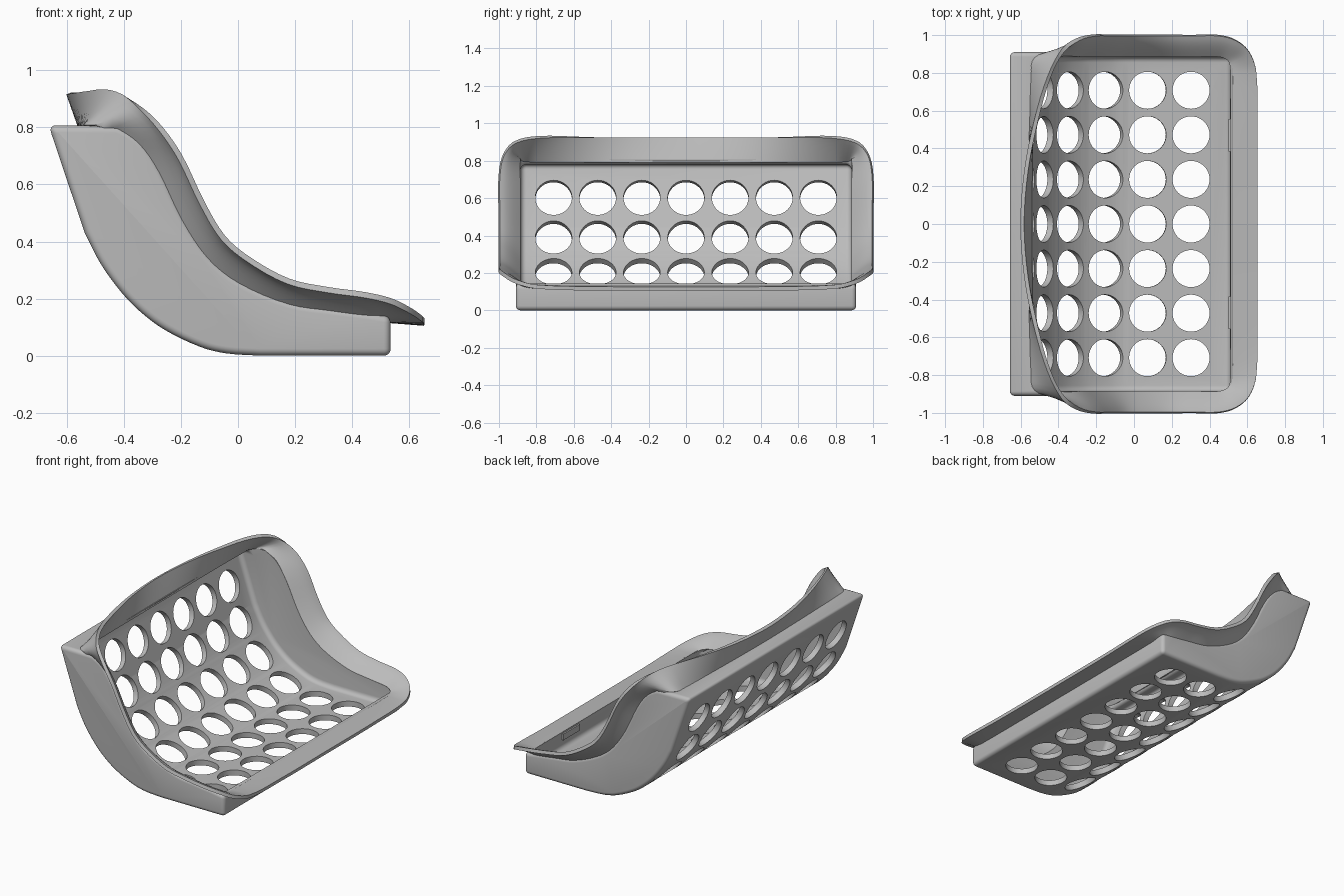
import bpy, bmesh, math
from mathutils import Vector

if "Cube" in bpy.data.objects:
    bpy.data.objects.remove(bpy.data.objects["Cube"])

grey = bpy.data.materials.new("light grey plastic")
grey.use_nodes = True
grey.diffuse_color = (0.5, 0.5, 0.5, 1)
grey.node_tree.nodes["Principled BSDF"].inputs["Base Color"].default_value = grey.diffuse_color


def make_object(name, bm):
    mesh = bpy.data.meshes.new(name)
    bm.to_mesh(mesh)
    bm.free()
    mesh.materials.append(grey)
    obj = bpy.data.objects.new(name, mesh)
    bpy.context.collection.objects.link(obj)
    return obj


def activate(obj):
    bpy.ops.object.select_all(action="DESELECT")
    obj.select_set(True)
    bpy.context.view_layer.objects.active = obj


def modify(obj, kind, **settings):
    """Add a modifier, set it up and apply it."""
    activate(obj)
    mod = obj.modifiers.new(kind, kind)
    for key, value in settings.items():
        setattr(mod, key, value)
    bpy.ops.object.modifier_apply(modifier=mod.name)


def smooth(obj):
    activate(obj)
    bpy.ops.object.shade_smooth_by_angle(angle=math.radians(35))


def spline(points, steps, closed=False):
    """Smooth curve through the points, without overshoot."""
    pts = [Vector(p) for p in points]
    n = len(pts)

    def tangent(i):
        if closed:
            return (pts[(i + 1) % n] - pts[i - 1]).normalized()
        return (pts[min(i + 1, n - 1)] - pts[max(i - 1, 0)]).normalized()

    out = []
    for i in range(n if closed else n - 1):
        j = (i + 1) % n
        a, b = pts[i], pts[j]
        size = (b - a).length
        m, k = tangent(i) * size, tangent(j) * size
        for s in range(steps):
            t = s / steps
            u = 1 - t
            out.append(a * (1 + 2 * t) * u * u + m * t * u * u
                       + b * t * t * (3 - 2 * t) - k * t * t * u)
    return out if closed else out + [pts[-1]]


def extrude_profile(name, profile, half_width, bevel):
    """Extrude an x-z outline along y and round its sharp edges."""
    bm = bmesh.new()
    face = bm.faces.new([bm.verts.new((p[0], -half_width, p[1])) for p in profile])
    grown = bmesh.ops.extrude_face_region(bm, geom=[face])["geom"]
    verts = [g for g in grown if isinstance(g, bmesh.types.BMVert)]
    bmesh.ops.translate(bm, verts=verts, vec=(0, 2 * half_width, 0))
    bmesh.ops.recalc_face_normals(bm, faces=bm.faces)
    obj = make_object(name, bm)
    modify(obj, "BEVEL", width=bevel, segments=5, limit_method="ANGLE",
           angle_limit=math.radians(40))
    return obj


# Side outline: curved underside and S-shaped upper edge
underside = [Vector((0.505, 0))] + spline(
    [(0.08, 0), (-0.04, 0.008), (-0.13, 0.03), (-0.256, 0.09), (-0.34, 0.152),
     (-0.407, 0.22), (-0.48, 0.32), (-0.537, 0.43)], 4) + [Vector((-0.653, 0.775))]
upper_edge = [(-0.42, 0.805), (-0.344, 0.758), (-0.27, 0.65), (-0.186, 0.477),
              (-0.098, 0.347), (0.007, 0.263), (0.18, 0.19), (0.33, 0.167), (0.45, 0.152)]

# Inner floor line, offset from the underside by the wall thickness
floor = []
for i, p in enumerate(underside):
    d = (underside[min(i + 1, len(underside) - 1)] - underside[max(i - 1, 0)]).normalized()
    floor.append(p + Vector((d.y, -d.x)) * 0.035)
floor[-1].y = 0.78

# Body
outline = [(0.535, 0.138), (0.535, 0)] + underside[1:] + [(-0.663, 0.807)]
body = extrude_profile("tray_body", outline + spline(upper_edge, 4), 0.91, 0.04)

# Cavity, leaving a narrow shelf along the top of the back
hollow = [(0.51, 1.1), (0.51, 0.035)] + floor[1:] + [(-0.535, 0.78), (-0.535, 1.1)]
cavity = extrude_profile("cavity_cutter", hollow, 0.885, 0.03)


# Drain holes, square to the floor, spaced evenly along it
def along_floor(distance):
    for a, b in zip(floor, floor[1:]):
        size = (b - a).length
        if distance <= size:
            d = (b - a) / size
            return a + d * distance, Vector((d.y, 0, -d.x))
        distance -= size


bm = bmesh.new()
for row in range(6):
    spot, normal = along_floor(floor[0].x - 0.302 + row * 0.23)
    turn = normal.to_track_quat("Z", "Y").to_matrix().to_4x4()
    for column in range(-3, 4):
        place = turn.copy()
        place.translation = (spot.x, column * 0.236, spot.y)
        bmesh.ops.create_cone(bm, cap_ends=True, segments=40, radius1=0.098,
                              radius2=0.098, depth=0.14, matrix=place)
holes = make_object("hole_cutter", bm)

for cutter in (cavity, holes):
    cutter.hide_render = True
    modify(body, "BOOLEAN", operation="DIFFERENCE", solver="EXACT", object=cutter)
    bpy.data.objects.remove(cutter)
smooth(body)

# Flared rim: lofted from the opening edge to a wider bowed outline
opening = [(-0.535, 0, 0.79), (-0.535, 0.285, 0.79), (-0.535, 0.55, 0.79),
           (-0.53, 0.8, 0.79), (-0.515, 0.87, 0.795)]
opening += [(x, 0.885, z) for x, z in upper_edge if x != -0.344 and x != -0.27]
opening.insert(6, (-0.30, 0.885, 0.70))
opening += [(0.49, 0.87, 0.145), (0.505, 0.85, 0.14), (0.51, 0.8, 0.137),
            (0.51, 0.5, 0.137), (0.51, 0, 0.137)]
lip = [(-0.582, 0, 0.923), (-0.56, 0.285, 0.923), (-0.507, 0.55, 0.923),
       (-0.44, 0.78, 0.92), (-0.37, 0.91, 0.893), (-0.285, 0.973, 0.825)]
lip += [(x, 0.995, z) for x, z in
        [(-0.2, 0.71), (-0.116, 0.537), (-0.045, 0.42), (0.04, 0.347), (0.18, 0.27),
         (0.32, 0.24), (0.45, 0.222)]]
lip += [(0.54, 0.97, 0.2), (0.61, 0.91, 0.165), (0.648, 0.8, 0.137),
        (0.653, 0.5, 0.127), (0.653, 0, 0.126)]


def full_loop(half):
    return spline(half + [(x, -y, z) for x, y, z in half[-2:0:-1]], 4, closed=True)


bm = bmesh.new()
bands = 6
grid = []
for a, b in zip(full_loop(opening), full_loop(lip)):
    column = []
    for j in range(bands + 1):
        t = j / bands
        rise = 0.4 * t + 0.6 * math.sin(t * math.pi / 2)
        column.append(bm.verts.new((a.x + (b.x - a.x) * rise, a.y + (b.y - a.y) * t,
                                    a.z + (b.z - a.z) * rise)))
    grid.append(column)
for i, column in enumerate(grid):
    following = grid[(i + 1) % len(grid)]
    for j in range(bands):
        bm.faces.new((column[j], following[j], following[j + 1], column[j + 1]))
rim = make_object("flared_rim", bm)
modify(rim, "SOLIDIFY", thickness=0.021, offset=-1)
smooth(rim)

# Small catches on the inside of the front wall
for side, word in ((1, "left"), (-1, "right")):
    bm = bmesh.new()
    bmesh.ops.create_cube(bm, size=1)
    bmesh.ops.scale(bm, verts=bm.verts, vec=(0.02, 0.17, 0.04))
    bmesh.ops.translate(bm, verts=bm.verts, vec=(0.51, side * 0.47, 0.112))
    make_object(word + "_catch", bm)
